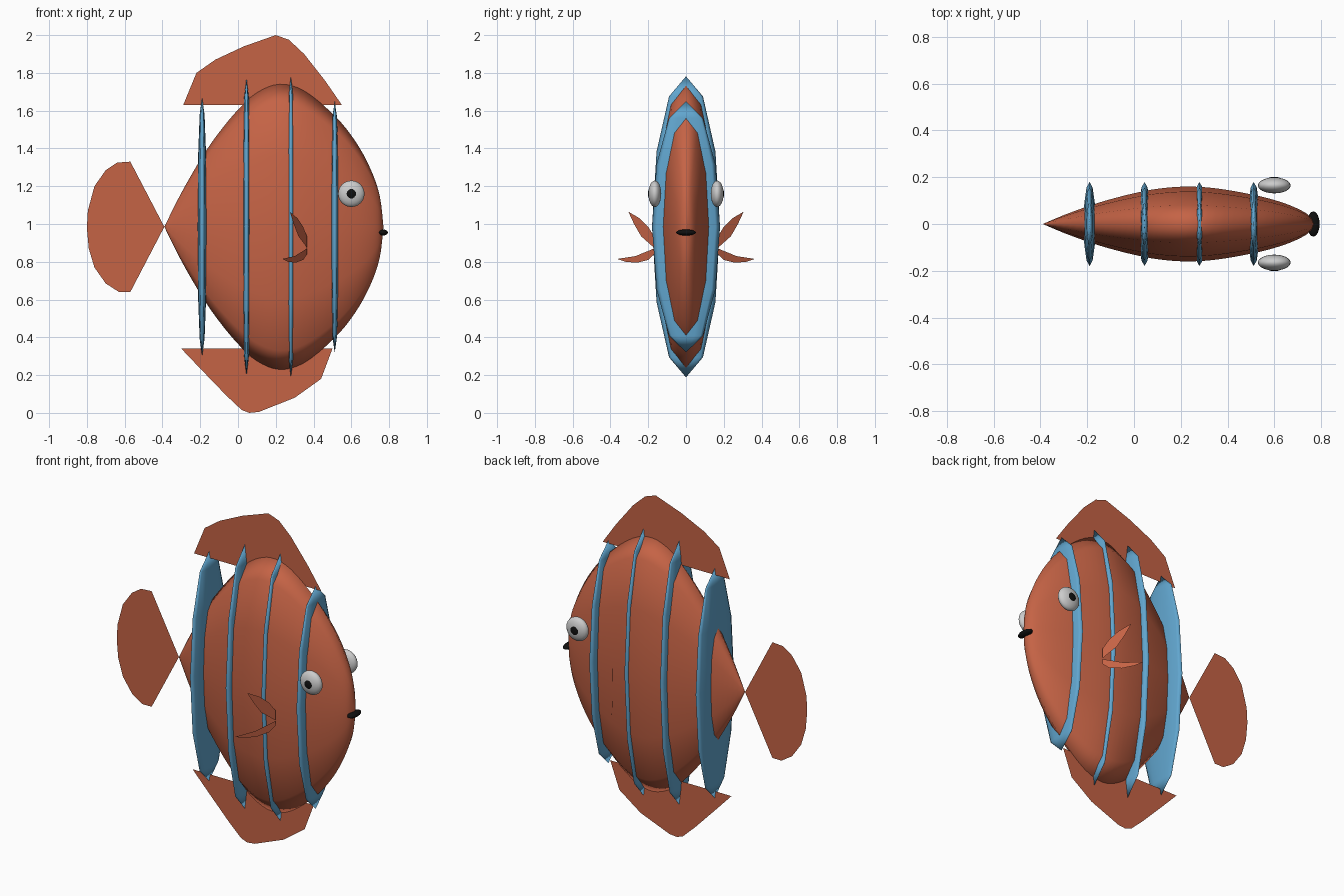
import bpy, bmesh, math
from mathutils import Matrix

if "Cube" in bpy.data.objects:
    bpy.data.objects.remove(bpy.data.objects["Cube"])


def material(name, rgb):
    m = bpy.data.materials.new(name)
    m.diffuse_color = (*rgb, 1)
    m.use_nodes = True
    m.node_tree.nodes["Principled BSDF"].inputs["Base Color"].default_value = m.diffuse_color
    return m


ORANGE = material("orange", (0.56, 0.125, 0.06))
BLUE = material("blue", (0.12, 0.38, 0.62))
BLACK = material("black", (0.005, 0.005, 0.005))
WHITE = material("white", (0.8, 0.8, 0.8))
MID = 0.985  # height of the body axis


def finish(name, bm, mat, smooth=True):
    bmesh.ops.recalc_face_normals(bm, faces=bm.faces[:])
    for f in bm.faces:
        f.smooth = smooth
    me = bpy.data.meshes.new(name)
    bm.to_mesh(me)
    bm.free()
    me.materials.append(mat)
    ob = bpy.data.objects.new(name, me)
    bpy.context.collection.objects.link(ob)
    return ob


def ellipsoid(name, centre, radii, mat, seg=24, rings=12):
    bm = bmesh.new()
    mtx = Matrix.Translation(centre) @ Matrix.Diagonal((*radii, 1))
    bmesh.ops.create_uvsphere(bm, u_segments=seg, v_segments=rings, radius=1, matrix=mtx)
    return finish(name, bm, mat)


def flat_fin(name, outline, y=lambda x: 0.0):
    bm = bmesh.new()
    bm.faces.new([bm.verts.new((x, y(x), z)) for x, z in outline])
    return finish(name, bm, ORANGE, False)


def smooth_profile(pts, steps=4):
    # Catmull-Rom through the profile points
    p = [pts[0]] + pts + [pts[-1]]
    out = []
    for a, b, c, d in zip(p, p[1:], p[2:], p[3:]):
        for k in range(steps):
            t = k / steps
            out.append([0.5 * (2 * b[i] + (c[i] - a[i]) * t
                               + (2 * a[i] - 5 * b[i] + 4 * c[i] - d[i]) * t * t
                               + (3 * b[i] - a[i] - 3 * c[i] + d[i]) * t ** 3) for i in (0, 1)])
    return out + [list(pts[-1])]


# body: narrow cross-sections lofted along x, closed at both tips
profile = smooth_profile([(-.39, 0), (-.3, .18), (-.19, .37), (-.1, .50), (0, .62), (.1, .71),
                          (.22, .755), (.35, .72), (.51, .59), (.62, .455), (.70, .31),
                          (.75, .165), (.77, 0)])
SIDES = 12
bm = bmesh.new()
loops = []
for x, h in profile[1:-1]:
    loops.append([bm.verts.new((x, .212 * h * math.sin(math.tau * k / SIDES),
                                MID + h * math.cos(math.tau * k / SIDES))) for k in range(SIDES)])
tail_tip = bm.verts.new((profile[0][0], 0, MID))
nose_tip = bm.verts.new((profile[-1][0], 0, MID))
for k in range(SIDES):
    j = (k + 1) % SIDES
    for a, b in zip(loops, loops[1:]):
        bm.faces.new((a[k], a[j], b[j], b[k]))
    bm.faces.new((tail_tip, loops[0][j], loops[0][k]))
    bm.faces.new((nose_tip, loops[-1][k], loops[-1][j]))
finish("body", bm, ORANGE)

# blue stripes: thin discs cutting through the body
for i, (x, h) in enumerate([(-.19, .685), (.045, .787), (.28, .797), (.512, .665)]):
    ellipsoid(f"stripe_{i + 1}", (x, 0, MID), (.026, .18, h), BLUE, 12, 6)

# flat fins in the middle plane
flat_fin("top_fin", [(-.29, 1.63), (-.22, 1.80), (-.12, 1.87), (.03, 1.94), (.2, 2.0),
                     (.27, 1.975), (.35, 1.90), (.46, 1.76), (.55, 1.63)])
flat_fin("bottom_fin", [(-.3, .34), (-.2, .235), (-.06, .09), (.02, .015), (.06, 0), (.11, .005),
                        (.3, .08), (.44, .18), (.5, .34)])
flat_fin("tail_fin", [(-.39, MID), (-.57, 1.33), (-.64, 1.325), (-.70, 1.285), (-.76, 1.2),
                      (-.795, 1.07), (-.8, .98), (-.79, .87), (-.76, .77), (-.7, .685),
                      (-.63, .64), (-.57, .64)])

# mirrored side fins and eyes
upper = [(.275, 1.065), (.315, 1.03), (.345, .985), (.365, .935), (.365, .875), (.32, .935), (.295, 1.0)]
lower = [(.235, .815), (.30, .83), (.365, .87), (.365, .84), (.345, .81), (.305, .795), (.265, .80)]
for side, s in (("front", -1), ("back", 1)):
    def slant(x, s=s):
        return s * (.17 + 1.5 * (.365 - x))
    flat_fin(f"upper_side_fin_{side}", upper, slant)
    flat_fin(f"lower_side_fin_{side}", lower, slant)
    ellipsoid(f"eye_{side}", (.6, s * .165, 1.16), (.07, .034, .07), WHITE)
    ellipsoid(f"pupil_{side}", (.6, s * .181, 1.16), (.037, .021, .037), BLACK)

# mouth
ellipsoid("mouth", (.767, 0, .955), (.027, .054, .016), BLACK, 16, 8)
